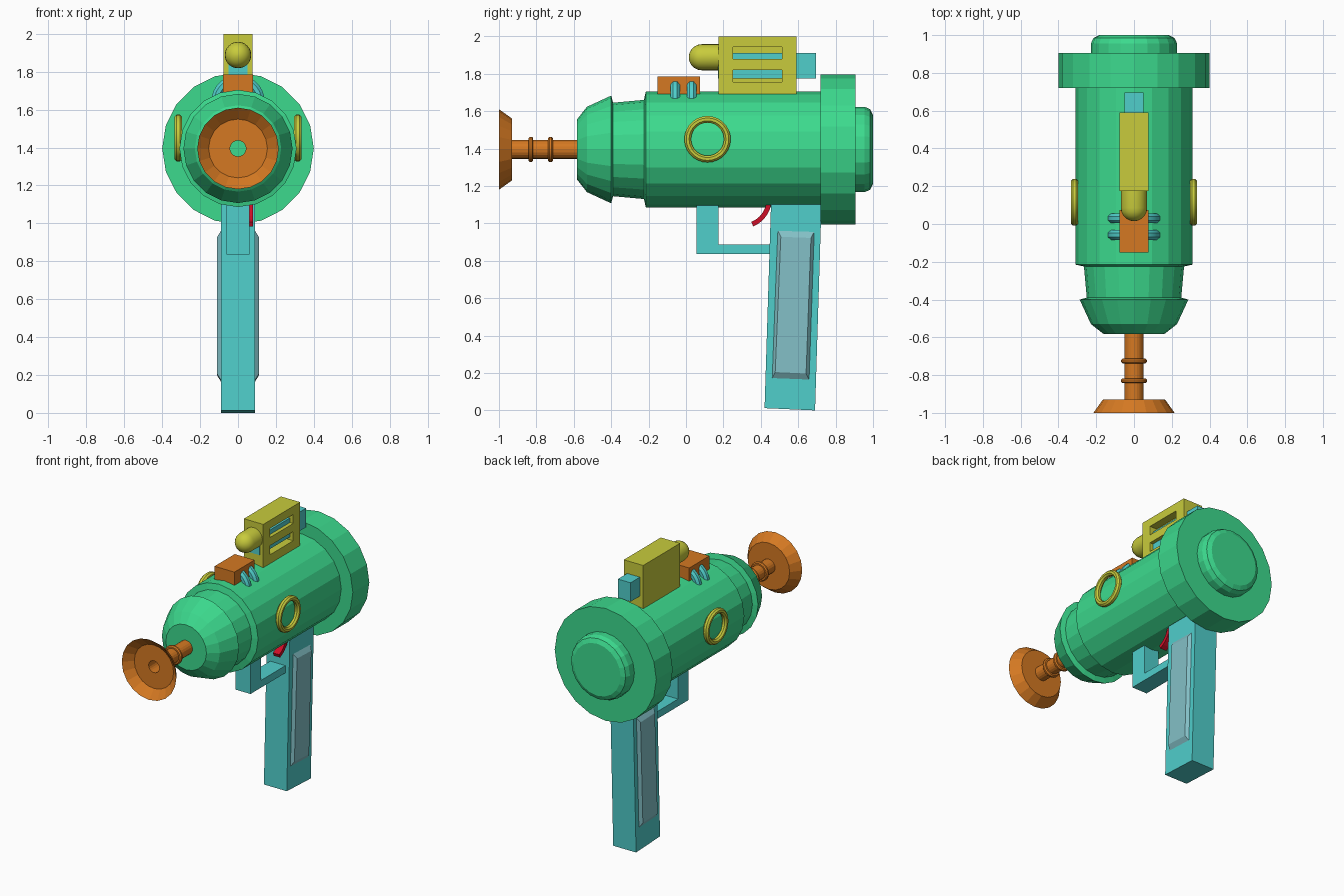
import bpy, bmesh, math
from mathutils import Matrix, Vector

if "Cube" in bpy.data.objects:
    bpy.data.objects.remove(bpy.data.objects["Cube"])

AXIS_Z = 1.395  # height of the barrel axis


def material(name, rgb):
    m = bpy.data.materials.new(name)
    m.diffuse_color = (*rgb, 1)
    m.use_nodes = True
    m.node_tree.nodes["Principled BSDF"].inputs["Base Color"].default_value = m.diffuse_color
    return m


GREEN = material("green", (0.045, 0.70, 0.27))
CYAN = material("cyan", (0.08, 0.62, 0.60))
YELLOW = material("yellow", (0.58, 0.60, 0.045))
ORANGE = material("orange", (0.66, 0.19, 0.016))
GRIP = material("pale cyan", (0.23, 0.53, 0.57))
RED = material("red", (0.62, 0.004, 0.02))


def finish(bm, name, mat, smooth=False):
    bmesh.ops.recalc_face_normals(bm, faces=bm.faces)
    me = bpy.data.meshes.new(name)
    bm.to_mesh(me)
    bm.free()
    ob = bpy.data.objects.new(name, me)
    bpy.context.collection.objects.link(ob)
    if mat:
        me.materials.append(mat)
    if smooth:
        bpy.ops.object.select_all(action='DESELECT')
        ob.select_set(True)
        bpy.context.view_layer.objects.active = ob
        bpy.ops.object.shade_smooth_by_angle(angle=math.radians(40))
    return ob


def lathe(name, profile, mat, sides=20, z=AXIS_Z, closed=False, smooth=False):
    """Turn (y, radius) points round an axis parallel to y."""
    bm = bmesh.new()
    rows = []
    for y, r in profile:
        rows.append([bm.verts.new((r * math.sin(2 * math.pi * i / sides), y,
                                   z + r * math.cos(2 * math.pi * i / sides)))
                     for i in range(sides)])
    pairs = list(zip(rows, rows[1:]))
    if closed:
        pairs.append((rows[-1], rows[0]))
    else:
        bm.faces.new(rows[0])
        bm.faces.new(rows[-1])
    for a, b in pairs:
        for i in range(sides):
            j = (i + 1) % sides
            bm.faces.new((a[i], a[j], b[j], b[i]))
    return finish(bm, name, mat, smooth)


def loft(name, loop_a, xa, loop_b, xb, mat):
    """Join two (y, z) outlines lying at two x positions."""
    bm = bmesh.new()
    a = [bm.verts.new((xa, y, z)) for y, z in loop_a]
    b = [bm.verts.new((xb, y, z)) for y, z in loop_b]
    bm.faces.new(a)
    bm.faces.new(b)
    for i in range(len(a)):
        j = (i + 1) % len(a)
        bm.faces.new((a[i], a[j], b[j], b[i]))
    return finish(bm, name, mat)


def prism(name, loop, x0, x1, mat):
    return loft(name, loop, x0, loop, x1, mat)


def box(name, x0, x1, y0, y1, z0, z1, mat):
    return prism(name, [(y0, z0), (y1, z0), (y1, z1), (y0, z1)], x0, x1, mat)


def ring(name, centre, major, minor, axis, mat, nu=24, nv=8, flat=1.0, smooth=True):
    """Torus about the x or y axis; flat scales the tube along that axis."""
    bm = bmesh.new()
    grid = []
    for i in range(nu):
        u = 2 * math.pi * i / nu
        row = []
        for k in range(nv):
            v = 2 * math.pi * (k + 0.5) / nv
            r, h = major + minor * math.cos(v), minor * flat * math.sin(v)
            p = (h, r * math.cos(u), r * math.sin(u)) if axis == 'x' else \
                (r * math.cos(u), h, r * math.sin(u))
            row.append(bm.verts.new(Vector(p) + Vector(centre)))
        grid.append(row)
    for i in range(nu):
        for k in range(nv):
            i2, k2 = (i + 1) % nu, (k + 1) % nv
            bm.faces.new((grid[i][k], grid[i2][k], grid[i2][k2], grid[i][k2]))
    return finish(bm, name, mat, smooth)


# Main body, nose and back flange
lathe("body", [(-0.583, 0.16), (-0.53, 0.228), (-0.40, 0.288), (-0.39, 0.25),
               (-0.225, 0.265), (-0.215, 0.309), (0.72, 0.309), (0.72, 0.40),
               (0.905, 0.40), (0.905, 0.228), (0.955, 0.228), (0.985, 0.215),
               (1.0, 0.185)], GREEN)

# Hollow barrel with a dish at the tip
lathe("barrel_and_dish", [(-0.57, 0.05), (-0.93, 0.05), (-0.93, 0.165), (-1.0, 0.215),
                          (-0.945, 0.155), (-0.945, 0.042), (-0.57, 0.042)],
      ORANGE, closed=True)
for n, y in enumerate((-0.83, -0.725)):
    ring(f"barrel_ring_{n + 1}", (0, y, AXIS_Z), 0.055, 0.014, 'y', ORANGE, 20)

# Handle with a raised panel on both sides
prism("handle", [(0.42, 0.012), (0.69, 0.0), (0.725, 1.12), (0.455, 1.12)], -0.09, 0.09, CYAN)
panel = [(0.457, 0.165), (0.662, 0.157), (0.69, 0.962), (0.487, 0.968)]
panel_top = [(0.477, 0.205), (0.642, 0.197), (0.668, 0.922), (0.507, 0.928)]
for s, side in ((-1, "left"), (1, "right")):
    loft(f"grip_panel_{side}", panel, s * 0.085, panel_top, s * 0.11, GRIP)

# Trigger guard
prism("trigger_guard", [(0.055, 0.835), (0.46, 0.835), (0.46, 0.887), (0.175, 0.887),
                        (0.175, 1.12), (0.055, 1.12)], -0.06, 0.06, CYAN)

# Curved trigger
centre, arc = (0.30, 1.13), [math.radians(a) for a in (-68, -56, -44, -32, -20, -8)]
outer = [(centre[0] + 0.158 * math.cos(a), centre[1] + 0.158 * math.sin(a)) for a in arc]
inner = [(centre[0] + 0.132 * math.cos(a), centre[1] + 0.132 * math.sin(a)) for a in arc]
prism("trigger", outer + inner[::-1], 0.03, 0.08, RED)

# Round trim on both sides of the body
for s, side in ((-1, "left"), (1, "right")):
    ring(f"side_ring_{side}", (s * 0.315, 0.115, 1.45), 0.106, 0.0195, 'x', YELLOW, 28, 8, 1.1)

# Front block on top, with coils
box("top_block", -0.078, 0.078, -0.152, 0.075, 1.66, 1.786, ORANGE)
for n, y in enumerate((-0.058, 0.03)):
    ring(f"coil_{n + 1}", (0, y, 1.642), 0.115, 0.028, 'y', CYAN, 28, 8)

# Sight housing with two slots cut in the right side
sight = box("sight_housing", -0.076, 0.076, 0.175, 0.59, 1.66, 2.0, YELLOW)
for n, (z0, z1) in enumerate(((1.755, 1.82), (1.878, 1.942))):
    cutter = box(f"slot_cutter_{n + 1}", 0.02, 0.2, 0.25, 0.512, z0, z1, None)
    cutter.hide_render = True
    cutter.display_type = 'WIRE'
    mod = sight.modifiers.new(f"slot_{n + 1}", 'BOOLEAN')
    mod.operation, mod.solver, mod.object = 'DIFFERENCE', 'EXACT', cutter

# Bar running through the sight, and the rounded tip in front
box("sight_bar", -0.05, 0.05, 0.172, 0.695, 1.775, 1.91, CYAN)
tip = [(0.085 - 0.07 * math.cos(a), 0.07 * math.sin(a))
       for a in [math.radians(d) for d in (4, 18, 36, 54, 72, 90)]]
lathe("sight_tip", tip + [(0.18, 0.07)], YELLOW, 24, 1.888, smooth=True)
